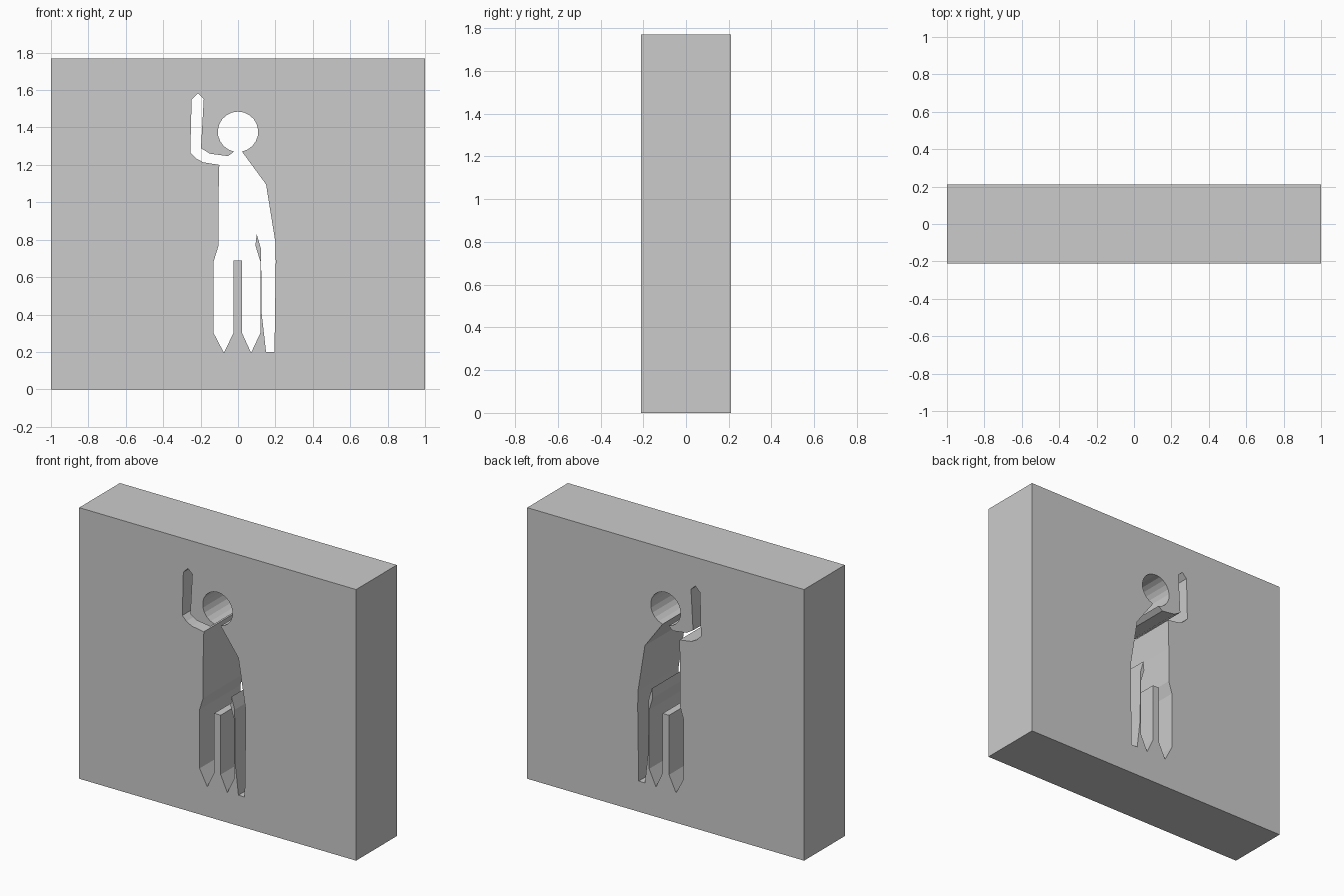
import bpy
from math import sin, cos, pi, radians

if "Cube" in bpy.data.objects:
    bpy.data.objects.remove(bpy.data.objects["Cube"])

HALF_DEPTH = 0.21
HEIGHT = 1.77

# Outer slab outline (x, z)
slab = [(-1, 0), (1, 0), (1, HEIGHT), (-1, HEIGHT)]

# Round head, running clockwise from the left of the neck to the right
HEAD_Z, HEAD_R, GAP = 1.377, 0.108, 0.2
STEPS = 20
head = []
for i in range(STEPS + 1):
    a = -pi / 2 - GAP - (2 * pi - 2 * GAP) * i / STEPS
    head.append((HEAD_R * cos(a), HEAD_Z + HEAD_R * sin(a)))

# Hanging arm, then the two legs
hanging_arm = [(0.15, 1.096), (0.2, 0.786), (0.202, 0.684), (0.195, 0.2),
               (0.15, 0.2), (0.127, 0.4), (0.123, 0.75), (0.1, 0.83), (0.093, 0.77)]
legs = [(0.119, 0.685), (0.119, 0.3), (0.07, 0.195), (0.022, 0.3), (0.022, 0.688),
        (-0.025, 0.688), (-0.025, 0.3), (-0.075, 0.195), (-0.13, 0.3), (-0.13, 0.685)]

# Body side and raised arm, back to the neck
raised_arm = [(-0.105, 0.765), (-0.105, 1.0), (-0.1, 1.2), (-0.187, 1.214), (-0.225, 1.235),
              (-0.255, 1.265), (-0.248, 1.55), (-0.214, 1.583), (-0.183, 1.553),
              (-0.198, 1.289), (-0.15, 1.26), (-0.053, 1.247)]

figure_hole = head + hanging_arm + legs + raised_arm

# Slab with the figure cut through: filled outline, extruded in depth
curve = bpy.data.curves.new("cutout_slab", 'CURVE')
curve.dimensions = '2D'
curve.fill_mode = 'BOTH'
curve.extrude = HALF_DEPTH
for outline in (slab, figure_hole):
    spline = curve.splines.new('POLY')
    spline.points.add(len(outline) - 1)
    for point, (x, z) in zip(spline.points, outline):
        point.co = (x, z, 0, 1)
    spline.use_cyclic_u = True

obj = bpy.data.objects.new("cutout_slab", curve)
bpy.context.collection.objects.link(obj)
obj.rotation_euler = (radians(90), 0, 0)
bpy.context.view_layer.objects.active = obj
obj.select_set(True)
bpy.ops.object.convert(target='MESH')
obj = bpy.context.object

# Weld the caps to the walls and keep every face flat
bpy.ops.object.mode_set(mode='EDIT')
bpy.ops.mesh.select_all(action='SELECT')
bpy.ops.mesh.remove_doubles(threshold=0.0005)
bpy.ops.mesh.normals_make_consistent(inside=False)
bpy.ops.object.mode_set(mode='OBJECT')
bpy.ops.object.shade_flat()
